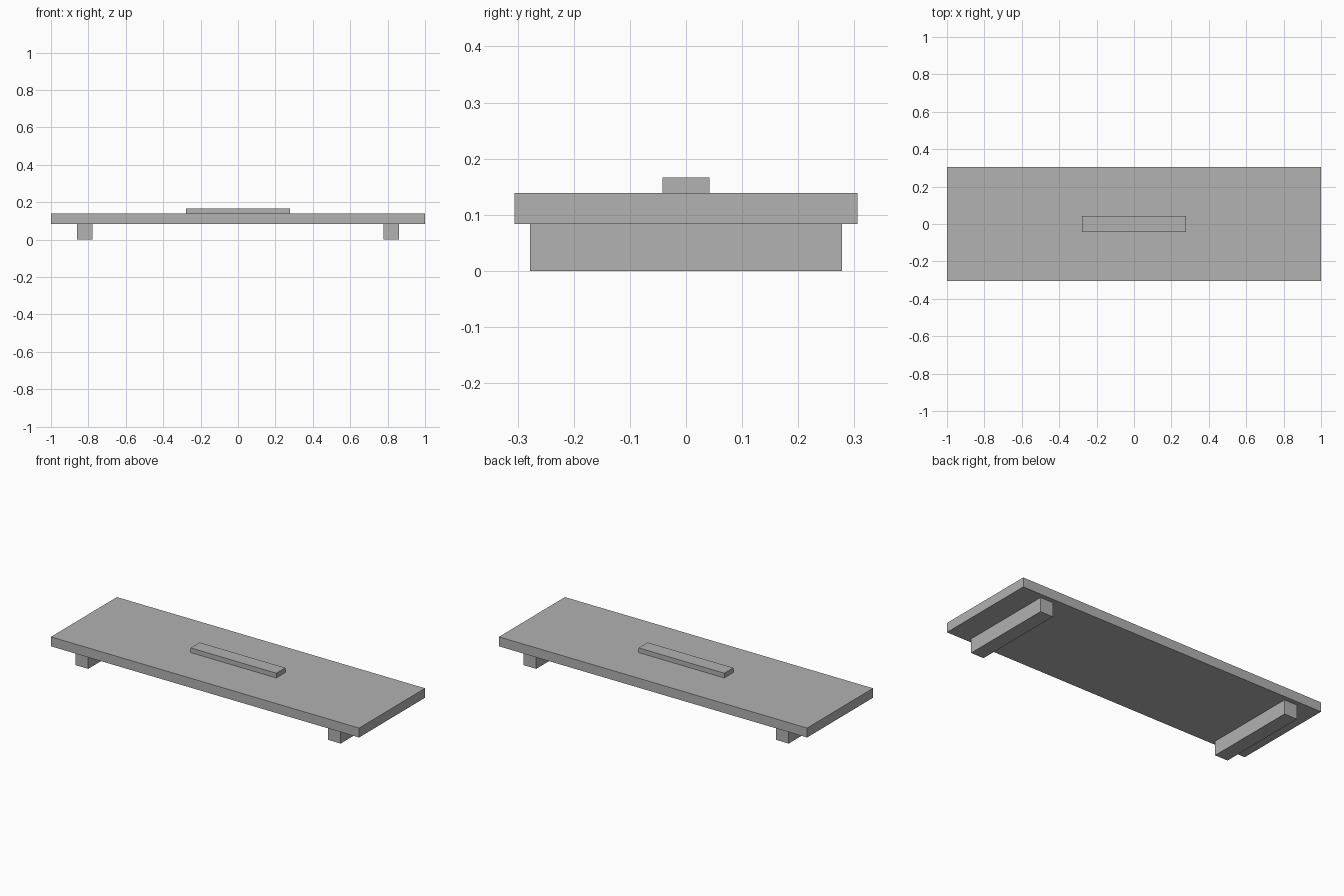
import bpy

cube = bpy.data.objects.get("Cube")
if cube:
    bpy.data.objects.remove(cube, do_unlink=True)

U = 1 / 36  # module: the board is 72 modules long

# Single plain grey
grey = bpy.data.materials.new("plain_grey")
grey.use_nodes = True
colour = (0.445, 0.445, 0.445, 1)
grey.diffuse_color = colour
grey.node_tree.nodes["Principled BSDF"].inputs["Base Color"].default_value = colour


def box(name, size, x, bottom):
    """Flat-sided block, sized in modules and resting at the given height."""
    bpy.ops.mesh.primitive_cube_add(size=1)
    obj = bpy.context.object
    obj.name = name
    obj.scale = [s * U for s in size]
    obj.location = (x * U, 0, (bottom + size[2] / 2) * U)
    bpy.ops.object.transform_apply(location=False, rotation=False, scale=True)
    obj.data.materials.append(grey)
    return obj


# Board with a raised bar on top
box("board", (72, 22, 2), 0, 3)
box("top_bar", (20, 3, 1), 0, 5)

# Cross rails underneath
for side, sign in (("left", 1), ("right", -1)):
    box(side + "_foot_rail", (3, 20, 3), sign * 29.5, 0)
